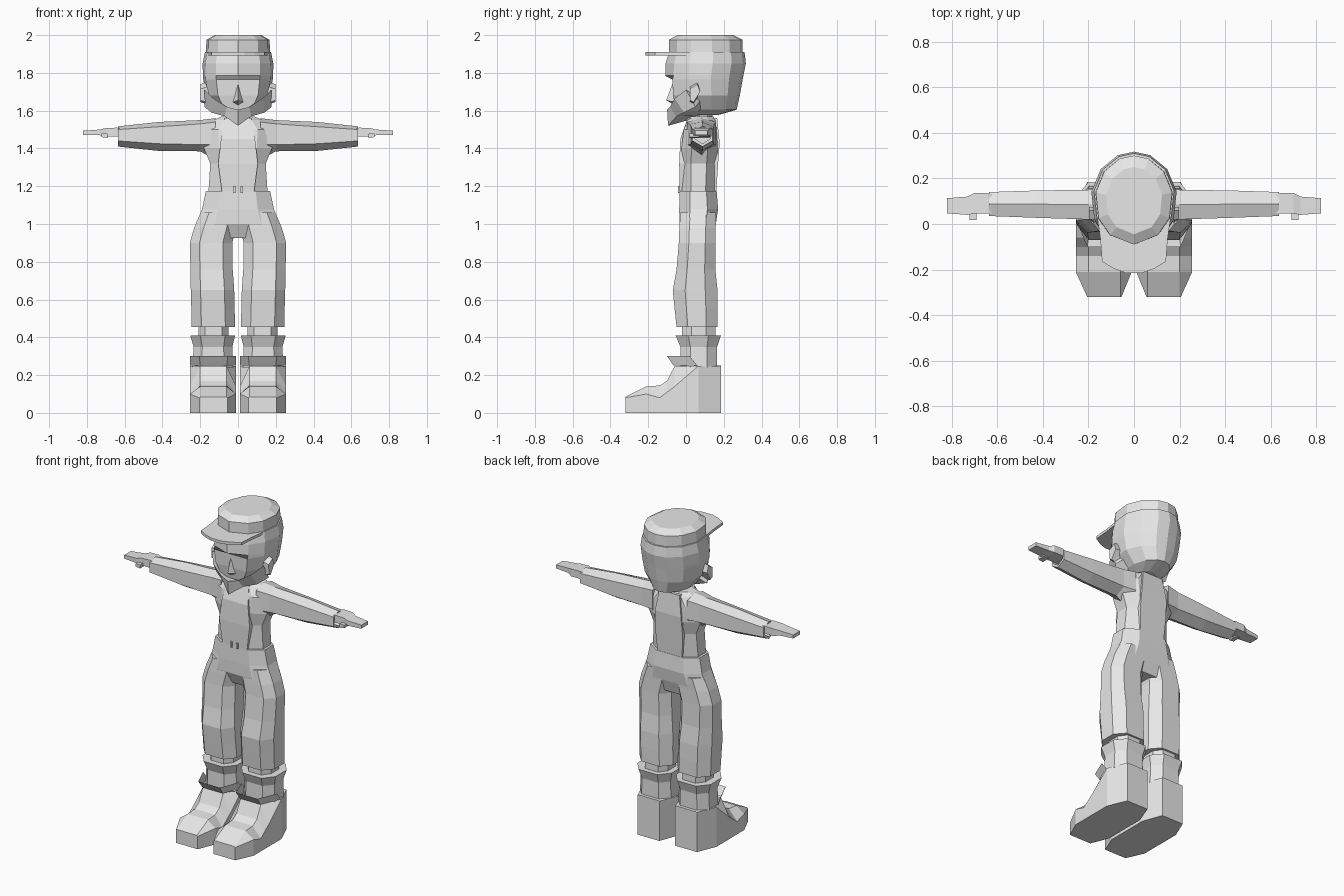
import bpy, bmesh, math

grey = bpy.data.materials.new("plain_grey")
grey.diffuse_color = (0.8, 0.8, 0.8, 1)


def build(name, verts, faces, mirror=False):
    mesh = bpy.data.meshes.new(name)
    mesh.from_pydata(verts, [], faces)
    bm = bmesh.new()
    bm.from_mesh(mesh)
    bmesh.ops.recalc_face_normals(bm, faces=bm.faces)
    bm.to_mesh(mesh)
    bm.free()
    mesh.materials.append(grey)
    ob = bpy.data.objects.new(name, mesh)
    bpy.context.collection.objects.link(ob)
    if mirror:
        m = ob.modifiers.new("mirror", 'MIRROR')
        m.use_mirror_merge = False
    return ob


def loft(name, rings, mirror=False, closed=True):
    """Bridge rings with equal point counts; closed rings get end caps."""
    n = len(rings[0])
    verts = [p for r in rings for p in r]
    faces = []
    for i in range(len(rings) - 1):
        for k in range(n if closed else n - 1):
            a, b = i * n + k, i * n + (k + 1) % n
            faces.append((a, b, b + n, a + n))
    if closed:
        faces += [tuple(range(n)), tuple(range(len(verts) - n, len(verts)))]
    return build(name, verts, faces, mirror)


def octagon(z, x0, x1, y0, y1, cx=0.55, cy=0.45):
    mx, my, rx, ry = (x0 + x1) / 2, (y0 + y1) / 2, (x1 - x0) / 2, (y1 - y0) / 2
    shape = [(1, -cy), (1, cy), (cx, 1), (-cx, 1), (-1, cy), (-1, -cy), (-cx, -1), (cx, -1)]
    return [(mx + rx * u, my + ry * v, z) for u, v in shape]


def box_ring(z, w, y0, y1):
    return [(-w, y0, z), (w, y0, z), (w, y1, z), (-w, y1, z)]


ANGLES = [0, 38, 66, 100, 130, 158, 180, 202, 230, 260, 294, 322]


def round_ring(z, rx, y0, y1, face_y=None):
    """Twelve-sided ring; the three front points can be flattened to a face."""
    pts = []
    for a in ANGLES:
        t = math.radians(a)
        y = (y0 + y1) / 2 - (y1 - y0) / 2 * math.cos(t)
        if face_y is not None and (a < 50 or a > 310):
            y = face_y
        pts.append((rx * math.sin(t), y, z))
    return pts


# Boots: sections along y (x outer, x inner, side height, top height)
def boot_section(y, xi, xo, side, top):
    ci, co = max(xi, 0.06), min(xo, 0.20)
    return [(xi, y, 0), (xi, y, side), (ci, y, top), (co, y, top), (xo, y, side), (xo, y, 0)]


loft("boot", [boot_section(*s) for s in [
    (-0.32, 0.055, 0.205, 0.08, 0.085), (-0.21, 0.01, 0.255, 0.10, 0.14),
    (-0.14, 0.01, 0.255, 0.08, 0.145), (-0.10, 0.01, 0.255, 0.11, 0.17),
    (-0.06, 0.01, 0.255, 0.14, 0.248), (0.065, 0.01, 0.255, 0.248, 0.25),
    (0.185, 0.055, 0.205, 0.248, 0.25)]], mirror=True)

# Flared boot tongue
loft("boot_tongue", [
    [(0.01, 0.06, 0.25), (0.06, -0.065, 0.25), (0.20, -0.065, 0.25), (0.255, 0.06, 0.25)],
    [(0.01, 0.02, 0.30), (0.055, -0.10, 0.30), (0.205, -0.10, 0.30), (0.255, 0.02, 0.30)]],
    mirror=True, closed=False)

# Ankles and cuffs
loft("ankle", [octagon(0.36, 0.05, 0.21, -0.02, 0.155),
               octagon(0.50, 0.05, 0.21, -0.02, 0.155)], mirror=True)
loft("sock_cuff", [octagon(0.24, 0.025, 0.24, -0.03, 0.165),
                   octagon(0.35, 0.03, 0.235, -0.03, 0.165),
                   octagon(0.41, 0.015, 0.253, -0.055, 0.185)], mirror=True)

# Trousers
loft("trouser_leg", [octagon(*s) for s in [
    (0.455, 0.015, 0.245, -0.05, 0.167), (0.55, 0.018, 0.247, -0.06, 0.168),
    (0.65, 0.02, 0.25, -0.07, 0.167), (0.76, 0.028, 0.252, -0.05, 0.155),
    (0.90, 0.03, 0.255, -0.038, 0.155), (0.98, 0.01, 0.232, -0.035, 0.157),
    (1.06, 0.0, 0.198, -0.03, 0.16)]], mirror=True)
loft("hips", [octagon(*s) for s in [
    (0.925, -0.12, 0.12, 0.0, 0.135), (1.0, -0.222, 0.222, -0.035, 0.158),
    (1.08, -0.19, 0.19, -0.036, 0.17), (1.175, -0.17, 0.17, -0.033, 0.162)]])

# Torso with raised front and back panels
loft("torso", [octagon(*s) for s in [
    (1.16, -0.157, 0.157, -0.022, 0.15), (1.32, -0.147, 0.147, -0.024, 0.16),
    (1.40, -0.18, 0.18, -0.024, 0.168), (1.50, -0.19, 0.19, -0.012, 0.162),
    (1.55, -0.13, 0.13, 0.008, 0.155), (1.568, -0.09, 0.09, 0.025, 0.145)]])
loft("front_panel", [box_ring(*s) for s in [
    (1.17, 0.085, -0.033, 0.03), (1.32, 0.105, -0.036, 0.03),
    (1.45, 0.09, -0.03, 0.03), (1.56, 0.07, 0.008, 0.05)]])
loft("back_panel", [box_ring(*s) for s in [
    (1.17, 0.085, 0.10, 0.16), (1.32, 0.095, 0.10, 0.17),
    (1.43, 0.09, 0.10, 0.178), (1.56, 0.07, 0.10, 0.165)]])
for x in (-0.02, 0.02):
    loft("belt_loop", [[(x + dx, y, z) for dx, y in
                        ((-.006, -.042), (.006, -.042), (.006, -.02), (-.006, -.02))]
                       for z in (1.165, 1.20)])


# Sleeves: hexagonal sections along x
def sleeve(x, y0, y1, top, up, low, bottom):
    m = (y0 + y1) / 2
    return [(x, m, top), (x, y1, up), (x, y1, low), (x, m, bottom), (x, y0, low), (x, y0, up)]


loft("sleeve", [sleeve(*s) for s in [
    (0.12, 0.005, 0.16, 1.56, 1.54, 1.42, 1.34), (0.20, 0.02, 0.15, 1.55, 1.53, 1.42, 1.385),
    (0.42, 0.027, 0.147, 1.54, 1.515, 1.425, 1.387), (0.635, 0.035, 0.14, 1.517, 1.50, 1.44, 1.41),
    (0.635, 0.048, 0.127, 1.507, 1.495, 1.45, 1.425),
    (0.60, 0.048, 0.127, 1.507, 1.495, 1.45, 1.425)]], mirror=True)


# Hands
def hand_ring(x, y0, y1, z0, z1):
    return [(x, y0, z0), (x, y1, z0), (x, y1, z1), (x, y0, z1)]


loft("hand", [hand_ring(*s) for s in [
    (0.58, 0.055, 0.12, 1.455, 1.495), (0.64, 0.045, 0.135, 1.463, 1.51),
    (0.70, 0.045, 0.135, 1.463, 1.508), (0.73, 0.04, 0.12, 1.47, 1.50),
    (0.82, 0.047, 0.113, 1.472, 1.494)]], mirror=True)
loft("thumb", [hand_ring(0.69, 0.018, 0.07, 1.455, 1.478),
               hand_ring(0.722, 0.018, 0.07, 1.46, 1.478)], mirror=True)

# Neck
loft("neck", [octagon(1.53, -0.055, 0.055, 0.04, 0.14),
              octagon(1.62, -0.055, 0.055, 0.05, 0.14)])

# Head with recessed face
loft("head", [round_ring(*s) for s in [
    (1.577, 0.07, 0.0, 0.17), (1.605, 0.115, -0.05, 0.268, -0.055),
    (1.68, 0.172, -0.08, 0.285, -0.068), (1.765, 0.187, -0.105, 0.30, -0.072),
    (1.785, 0.189, -0.11, 0.304), (1.85, 0.19, -0.108, 0.317),
    (1.91, 0.178, -0.09, 0.31)]])

# Nose wedge
build("nose", [(0, -0.073, 1.74), (-0.028, -0.06, 1.645), (0.028, -0.06, 1.645),
               (0, -0.105, 1.655), (0, -0.06, 1.63)],
      [(0, 1, 3), (0, 3, 2), (1, 4, 3), (4, 2, 3), (0, 2, 4, 1)])

# Jaw beard: triangular sections running ear to ear
half = [((0.178, 0.0, 1.71), (0.178, 0.05, 1.62), (0.13, 0.08, 1.66)),
        ((0.13, -0.06, 1.665), (0.14, -0.01, 1.59), (0.08, 0.09, 1.60)),
        ((0.06, -0.085, 1.62), (0.07, -0.05, 1.57), (0.04, 0.09, 1.575))]
chin = ((0, -0.10, 1.605), (0, -0.095, 1.52), (0, 0.09, 1.572))
flip = [tuple((-x, y, z) for x, y, z in s) for s in reversed(half)]
loft("beard", half + [chin] + flip)

# Ears
loft("ear", [[(x, 0.02, 1.73 - s), (x, 0.06, 1.755 - s), (x, 0.075, 1.70),
              (x, 0.04, 1.63 + s), (x, 0.022, 1.64 + s)]
             for x, s in ((0.15, 0), (0.198, 0.015))], mirror=True)

# Cap and brim
loft("cap", [round_ring(*s) for s in [
    (1.893, 0.165, -0.085, 0.295), (1.905, 0.172, -0.09, 0.30),
    (1.975, 0.17, -0.09, 0.30), (2.0, 0.125, -0.045, 0.25)]])
brim = [(-0.16, 0.02), (-0.148, -0.06), (-0.14, -0.165), (-0.09, -0.195), (-0.035, -0.215),
        (0.035, -0.215), (0.09, -0.195), (0.14, -0.165), (0.148, -0.06), (0.16, 0.02)]
loft("cap_brim", [[(x, y, z) for x, y in brim] for z in (1.893, 1.91)])
